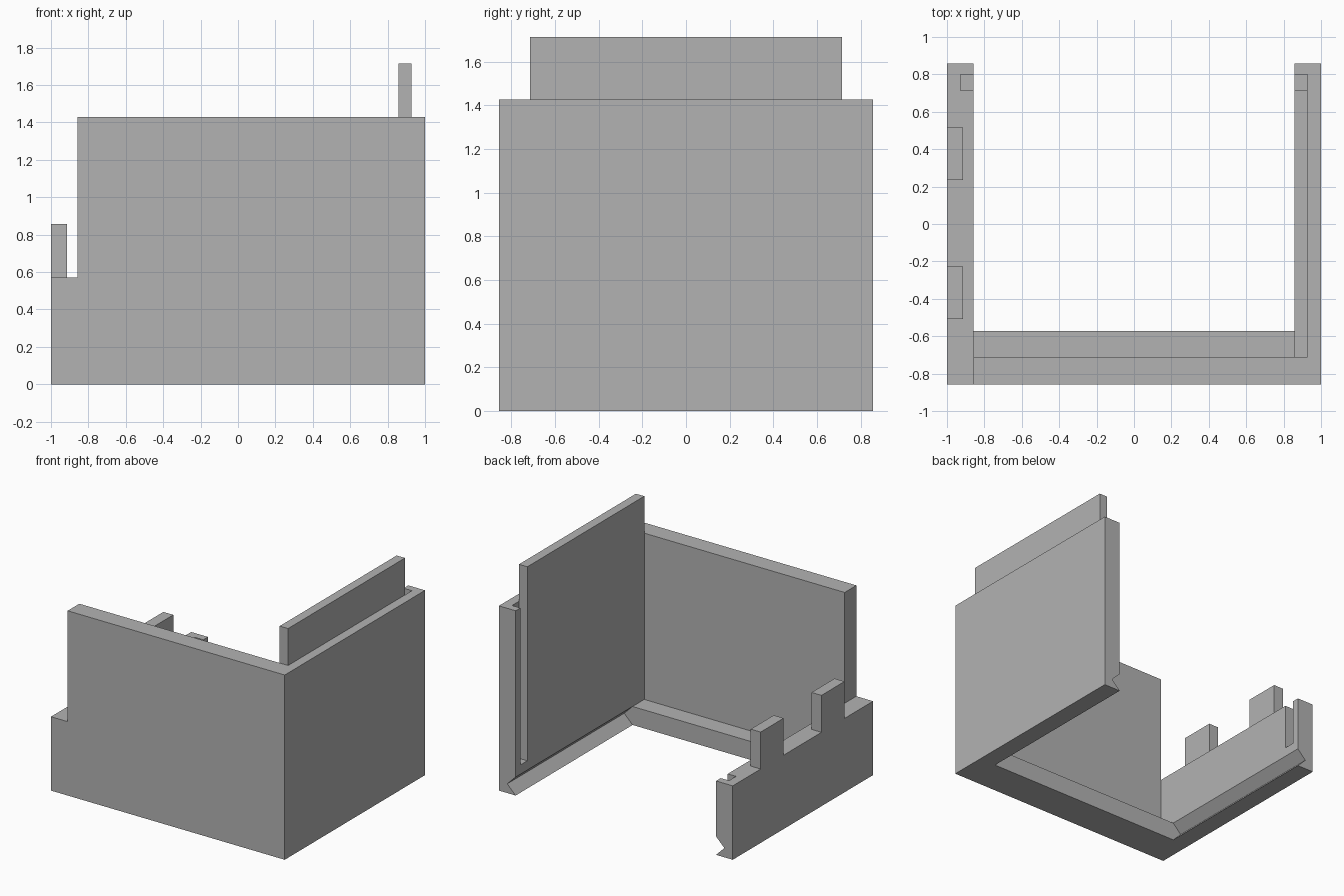
import bpy

cube = bpy.data.objects.get("Cube")
if cube:
    bpy.data.objects.remove(cube, do_unlink=True)

# Single grey material
grey = bpy.data.materials.new("plain_grey")
grey.use_nodes = True
colour = (0.45, 0.45, 0.45, 1)
grey.diffuse_color = colour
grey.node_tree.nodes["Principled BSDF"].inputs["Base Color"].default_value = colour

U = 1 / 14              # module: half a wall thickness
OUT_Y = 12 * U          # outer half depth
IN_X = 1 - 2 * U        # inner face of the side walls
GROOVE_X = 1 - U        # bottom of the grooves
WALL_TOP = 20 * U
LOW_TOP = 8 * U
LEDGE_TOP = 2 * U


def prism(name, profile, y0, y1):
    """Extrude an (x, z) profile along y."""
    n = len(profile)
    verts = [(x, y, z) for y in (y0, y1) for x, z in profile]
    faces = [list(range(n)), list(range(2 * n - 1, n - 1, -1))]
    faces += [[(i + 1) % n, i, n + i, n + (i + 1) % n] for i in range(n)]
    mesh = bpy.data.meshes.new(name)
    mesh.from_pydata(verts, [], faces)
    mesh.materials.append(grey)
    obj = bpy.data.objects.new(name, mesh)
    bpy.context.scene.collection.objects.link(obj)
    return obj


def box(name, x0, x1, y0, y1, z0, z1):
    return prism(name, [(x0, z0), (x1, z0), (x1, z1), (x0, z1)], y0, y1)


def cut(target, cutter):
    """Subtract the cutter, then throw it away."""
    cutter.hide_render = True
    mod = target.modifiers.new("cut", "BOOLEAN")
    mod.operation = "DIFFERENCE"
    mod.solver = "EXACT"
    mod.object = cutter
    bpy.context.view_layer.objects.active = target
    bpy.ops.object.modifier_apply(modifier=mod.name)
    bpy.data.objects.remove(cutter, do_unlink=True)


# Wall body, with the right side stepped down
body = prism("wall_body", [(-1, 0), (1, 0), (1, WALL_TOP), (-IN_X, WALL_TOP),
                           (-IN_X, LOW_TOP), (-1, LOW_TOP)], -OUT_Y, OUT_Y)

# Open interior above the front ledge
cut(body, box("room_cutter", -IN_X, IN_X, -10 * U, 1, LEDGE_TOP, 2))

# Floor opening, with a V groove along each side wall
half = [(IN_X, -0.1), (IN_X, 0), (GROOVE_X, U), (IN_X, LEDGE_TOP), (IN_X, 0.3)]
floor = half + [(-x, z) for x, z in reversed(half)]
cut(body, prism("floor_cutter", floor, -8 * U, 1))

# Vertical slots near the back ends of the side walls
for side in (-1, 1):
    x0, x1 = sorted((side * 0.8, side * GROOVE_X))
    cut(body, box("slot_cutter", x0, x1, 10 * U, 0.8, 3 * U, 2))

# Raised rail on the tall side wall
box("top_rail", IN_X, GROOVE_X, -10 * U, 10 * U, WALL_TOP, 24 * U)

# Upright tabs on the low side wall
for name, y in (("front_tab", -0.508), ("back_tab", 0.235)):
    box(name, -1, -0.915, y, y + 0.281, LOW_TOP, 12 * U)
